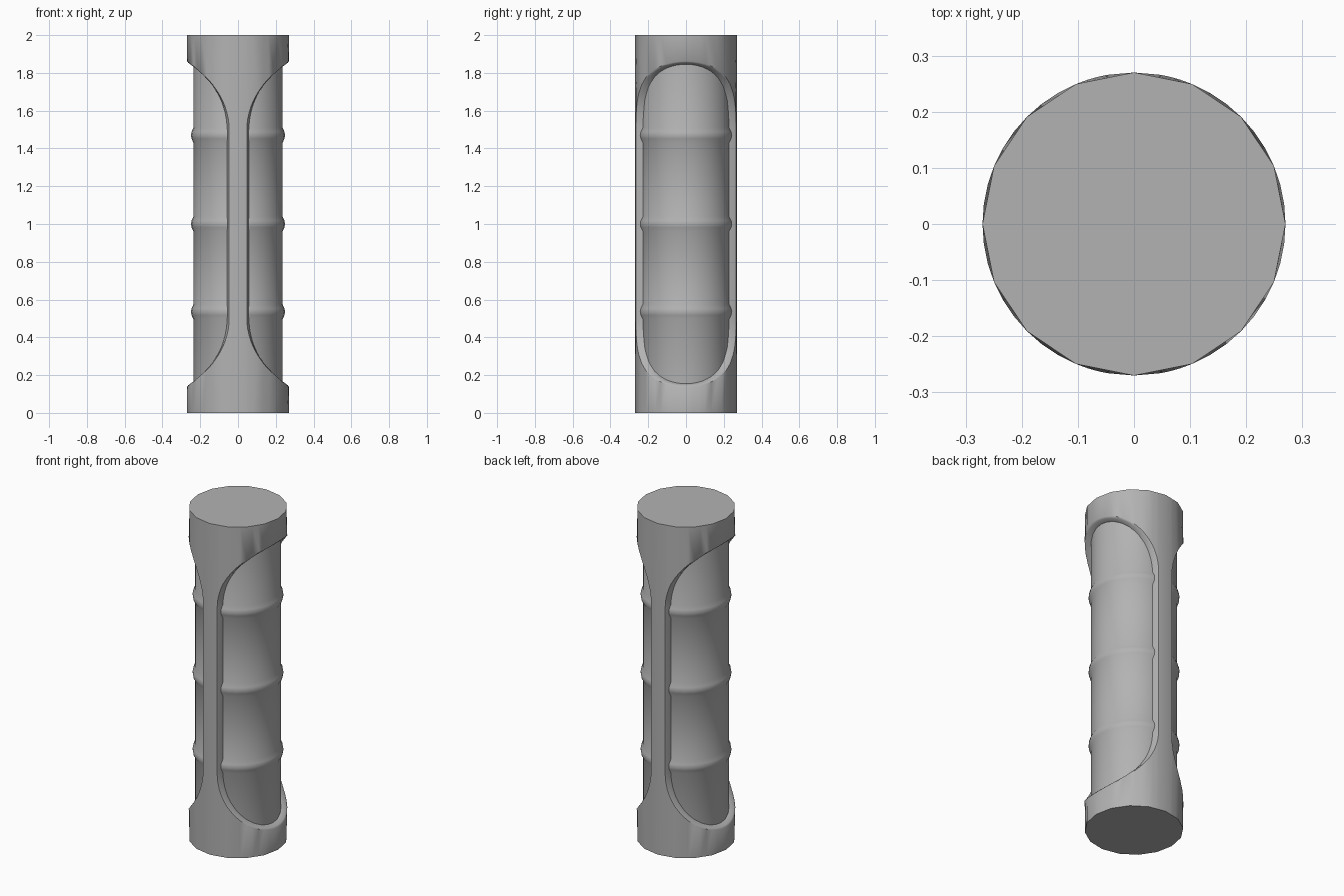
import bpy, bmesh, math

cube = bpy.data.objects.get("Cube")
if cube:
    bpy.data.objects.remove(cube, do_unlink=True)

grey = bpy.data.materials.new("grey")
grey.use_nodes = True
grey.diffuse_color = (0.45, 0.45, 0.45, 1)
grey.node_tree.nodes["Principled BSDF"].inputs["Base Color"].default_value = (0.45, 0.45, 0.45, 1)

R = 0.27          # casing radius
EDGE = 80         # half angle of each window, degrees


def finish(bm, name, angle):
    bmesh.ops.remove_doubles(bm, verts=bm.verts, dist=1e-4)
    bmesh.ops.recalc_face_normals(bm, faces=bm.faces)
    mesh = bpy.data.meshes.new(name)
    bm.to_mesh(mesh)
    bm.free()
    mesh.materials.append(grey)
    ob = bpy.data.objects.new(name, mesh)
    bpy.context.collection.objects.link(ob)
    bpy.ops.object.select_all(action='DESELECT')
    ob.select_set(True)
    bpy.context.view_layer.objects.active = ob
    bpy.ops.object.shade_smooth_by_angle(angle=math.radians(angle))
    return ob


def polar(deg, r, z):
    a = math.radians(deg)
    return (r * math.cos(a), r * math.sin(a), z)


def rim_radius(deg):
    # distance to the side of a sixteen-sided rim
    off = math.radians(deg % 22.5 - 11.25)
    return R * math.cos(math.pi / 16) / math.cos(off)


# Casing: capped tube with a rounded-end window on each side
def column(deg, side, flip):
    """Points from the end rim, down the wall and over the window lip."""
    s = deg / EDGE
    c = math.sqrt(max(0, 1 - s * s))
    rows = [(deg, rim_radius(deg), 2.0),
            (deg, R, 1.5 + 0.362 * c),
            (78.8 * s, 0.263, 1.5 + 0.353 * c),
            (75 * s, 0.230, 1.5 + 0.344 * c)]
    return [polar(d + side, r, 2 - z if flip else z) for d, r, z in rows]


half = [7.5 * i for i in range(10)] + [72, 75, 77.5, 79, 79.7, 80]
angles = [-a for a in reversed(half[1:])] + half

bm = bmesh.new()


def quad(*pts):
    bm.faces.new([bm.verts.new(p) for p in pts])


for side in (0, 180):
    for flip in (False, True):
        cols = [column(a, side, flip) for a in angles]
        for p, q in zip(cols, cols[1:]):
            for i in range(3):
                quad(p[i], q[i], q[i + 1], p[i + 1])
    # straight window jambs and the narrow front and back struts
    for sign in (-1, 1):
        top = column(sign * EDGE, side, False)
        low = column(sign * EDGE, side, True)
        for i in (1, 2):
            quad(top[i], top[i + 1], low[i + 1], low[i])
        levels = [2.0, 1.5, 0.5, 0.0]
        for za, zb in zip(levels, levels[1:]):
            a, b = sign * EDGE + side, sign * 90 + side
            ra = rim_radius(a) if za == 2.0 else R
            rb = rim_radius(a) if zb == 0.0 else R
            quad(polar(a, ra, za), polar(b, R, za), polar(b, R, zb), polar(a, rb, zb))

# flat end caps
bmesh.ops.remove_doubles(bm, verts=bm.verts, dist=1e-4)
for z in (0.0, 2.0):
    rim = [v for v in bm.verts if abs(v.co.z - z) < 1e-4]
    rim.sort(key=lambda v: math.atan2(v.co.y, v.co.x))
    bm.faces.new(rim)
finish(bm, "casing", 40)

# Inner core: lathed tube with three raised bands
profile = [(0, 0.06), (0.236, 0.06)]
for zc in (0.535, 1.0, 1.47):
    profile += [(0.236, zc - 0.04), (0.246, zc - 0.018), (0.249, zc),
                (0.246, zc + 0.018), (0.236, zc + 0.04)]
profile += [(0.236, 1.94), (0, 1.94)]
bm = bmesh.new()
verts = [bm.verts.new((r, 0, z)) for r, z in profile]
edges = [bm.edges.new(pair) for pair in zip(verts, verts[1:])]
bmesh.ops.spin(bm, geom=verts + edges, cent=(0, 0, 0), axis=(0, 0, 1),
               angle=2 * math.pi, steps=32)
finish(bm, "inner_core", 50)
